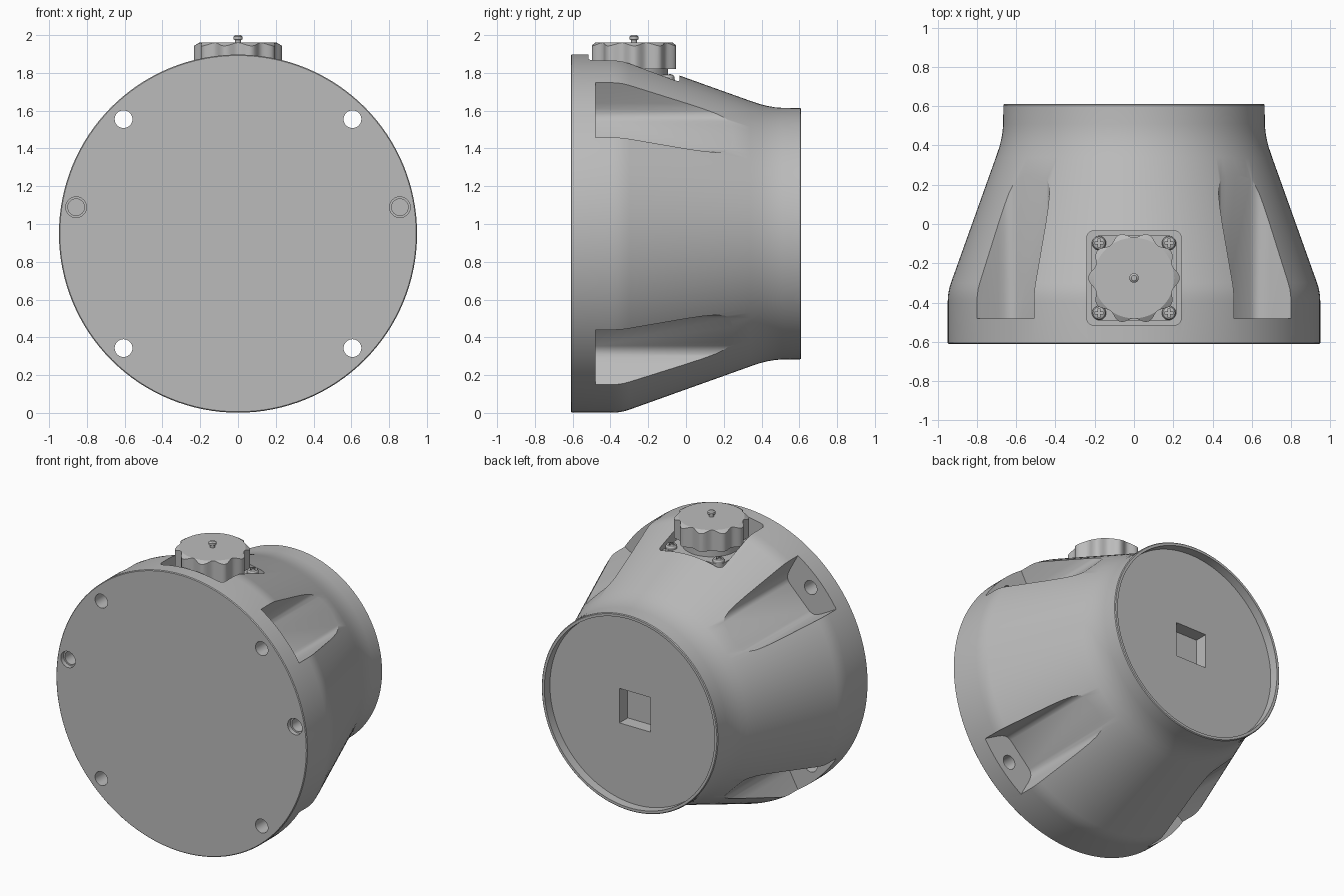
import bpy, bmesh
from math import sin, cos, pi, radians
from mathutils import Matrix, Vector

if "Cube" in bpy.data.objects:
    bpy.data.objects.remove(bpy.data.objects["Cube"], do_unlink=True)

CZ = 0.949          # height of the housing axis
KNOB_Y = -0.275     # centre of the top fitting

grey = bpy.data.materials.new("housing_grey")
grey.use_nodes = True
COLOUR = (0.5, 0.5, 0.5, 1)
grey.diffuse_color = COLOUR
grey.node_tree.nodes["Principled BSDF"].inputs["Base Color"].default_value = COLOUR


def finish(name, bm):
    bmesh.ops.remove_doubles(bm, verts=bm.verts, dist=1e-5)
    bmesh.ops.recalc_face_normals(bm, faces=bm.faces)
    mesh = bpy.data.meshes.new(name)
    bm.to_mesh(mesh)
    bm.free()
    mesh.materials.append(grey)
    ob = bpy.data.objects.new(name, mesh)
    bpy.context.collection.objects.link(ob)
    return ob


def lathe(name, profile, axis, centre, steps=128):
    """Spin (distance along axis, radius) points round the axis."""
    axis, centre = Vector(axis), Vector(centre)
    bm = bmesh.new()
    vs = [bm.verts.new(centre + axis * d + Vector((r, 0, 0))) for d, r in profile]
    es = [bm.edges.new(pair) for pair in zip(vs, vs[1:])]
    bmesh.ops.spin(bm, geom=vs + es, cent=centre, axis=axis,
                   angle=2 * pi, steps=steps, use_merge=True)
    return finish(name, bm)


def prism(name, outline, lo, hi, place):
    """Extrude a 2D outline; place(u, v, w) gives world positions."""
    bm = bmesh.new()
    rings = [[bm.verts.new(place(u, v, w)) for u, v in outline] for w in (lo, hi)]
    for ring in rings:
        bm.faces.new(ring)
    n = len(outline)
    for i in range(n):
        j = (i + 1) % n
        bm.faces.new((rings[0][i], rings[0][j], rings[1][j], rings[1][i]))
    return finish(name, bm)


def along_y(u, v, w):
    return (u, w, CZ + v)


def on_top(u, v, w):
    return (u, KNOB_Y + v, w)


def circle(r, u=0, v=0, n=32):
    return [(u + r * cos(2 * pi * i / n), v + r * sin(2 * pi * i / n)) for i in range(n)]


def rounded_square(half, r, n=6):
    pts = []
    for k in range(4):
        a0 = k * pi / 2
        cx = (half - r) * (1 if k in (0, 3) else -1)
        cy = (half - r) * (1 if k < 2 else -1)
        pts += [(cx + r * cos(a0 + i * pi / 2 / n), cy + r * sin(a0 + i * pi / 2 / n))
                for i in range(n + 1)]
    return pts


def cut(target, cutter):
    mod = target.modifiers.new("cut", "BOOLEAN")
    mod.operation, mod.solver, mod.object = "DIFFERENCE", "EXACT", cutter
    bpy.context.view_layer.objects.active = target
    bpy.ops.object.modifier_apply(modifier=mod.name)
    bpy.data.objects.remove(cutter, do_unlink=True)


def smooth(ob, angle=30):
    bpy.ops.object.select_all(action="DESELECT")
    ob.select_set(True)
    bpy.context.view_layer.objects.active = ob
    bpy.ops.object.shade_smooth_by_angle(angle=radians(angle))


# Housing: flanged cone with a shallow recess at the back
housing = lathe("housing", [
    (-0.61, 0), (-0.61, 0.943), (-0.605, 0.948), (-0.39, 0.948), (-0.36, 0.946),
    (-0.33, 0.941), (-0.3, 0.932), (0.34, 0.703), (0.39, 0.686), (0.43, 0.676),
    (0.47, 0.669), (0.51, 0.666), (0.605, 0.665), (0.61, 0.66), (0.61, 0.643),
    (0.55, 0.643), (0.55, 0)], (0, 1, 0), (0, 0, CZ))

# Four scooped bolt pockets with through holes
side = [(0.106, 0.735), (0.128, 0.741), (0.146, 0.755), (0.159, 0.777),
        (0.17, 0.806), (0.205, 0.926), (0.24, 1.05)]
scoop = side + [(-t, r) for t, r in reversed(side)]
for k in range(4):
    a = pi / 4 + k * pi / 2
    outline = [(r * cos(a) - t * sin(a), r * sin(a) + t * cos(a)) for t, r in scoop]
    cut(housing, prism("pocket_cutter", outline, -0.48, 0.8, along_y))
    cut(housing, prism("bolt_cutter", circle(0.047, 0.857 * cos(a), 0.857 * sin(a)),
                       -0.7, -0.4, along_y))

# Two stepped blind holes in the front face
for s in (-1, 1):
    for r, depth in ((0.055, -0.58), (0.044, -0.5)):
        cut(housing, prism("dowel_cutter", circle(r, s * 0.857, 0.14), -0.7, depth, along_y))

# Square drive socket in the back, and the recess for the top fitting
h = 0.118
cut(housing, prism("socket_cutter", [(-h, -h), (h, -h), (h, h), (-h, h)], 0.46, 0.7, along_y))
cut(housing, prism("fitting_cutter", rounded_square(0.24, 0.035), 1.735, 2.1, on_top))
smooth(housing)

# Mounting plate and neck of the fitting
plate = prism("fitting_plate", rounded_square(0.217, 0.045), 1.73, 1.765, on_top)
smooth(plate)
neck = lathe("fitting_neck", [(1.75, 0), (1.75, 0.18), (1.85, 0.18), (1.85, 0)],
             (0, 0, 1), (0, KNOB_Y, 0), 48)
smooth(neck)

# Cross-head screws at the plate corners
w, l = 0.006, 0.022
cross = [(w, w), (w, l), (-w, l), (-w, w), (-l, w), (-l, -w),
         (-w, -w), (-w, -l), (w, -l), (w, -w), (l, -w), (l, w)]
for i, (sx, sy) in enumerate(((-1, -1), (1, -1), (1, 1), (-1, 1))):
    cx, cy = sx * 0.178, sy * 0.178
    screw = lathe("plate_screw_%d" % (i + 1),
                  [(1.76, 0), (1.76, 0.036), (1.778, 0.036), (1.788, 0.03), (1.793, 0.018),
                   (1.794, 0)], (0, 0, 1), (cx, KNOB_Y + cy, 0), 32)
    cut(screw, prism("cross_cutter", [(cx + u, cy + v) for u, v in cross],
                     1.775, 1.85, on_top))
    smooth(screw)

# Scalloped cap with a bevelled top and a small pin
lobes = []
for i in range(160):
    a = 2 * pi * i / 160
    r = 0.219 + 0.014 * cos(10 * a)
    lobes.append((r * cos(a), r * sin(a)))
cap = prism("cap_grip", lobes, 1.82, 1.96, on_top)
cut_ring = lathe("bevel_cutter", [(1.9, 0.3), (1.942, 0.235), (1.963, 0.2), (2.05, 0.2),
                                  (2.05, 0.3), (1.9, 0.3)],
                 (0, 0, 1), (0, KNOB_Y, 0), 64)
cut(cap, cut_ring)
smooth(cap)
pin = lathe("cap_pin", [(1.95, 0), (1.95, 0.016), (1.974, 0.016), (1.978, 0.024),
                        (1.992, 0.024), (2.0, 0.014), (2.0, 0)],
            (0, 0, 1), (0, KNOB_Y, 0), 32)
smooth(pin)
